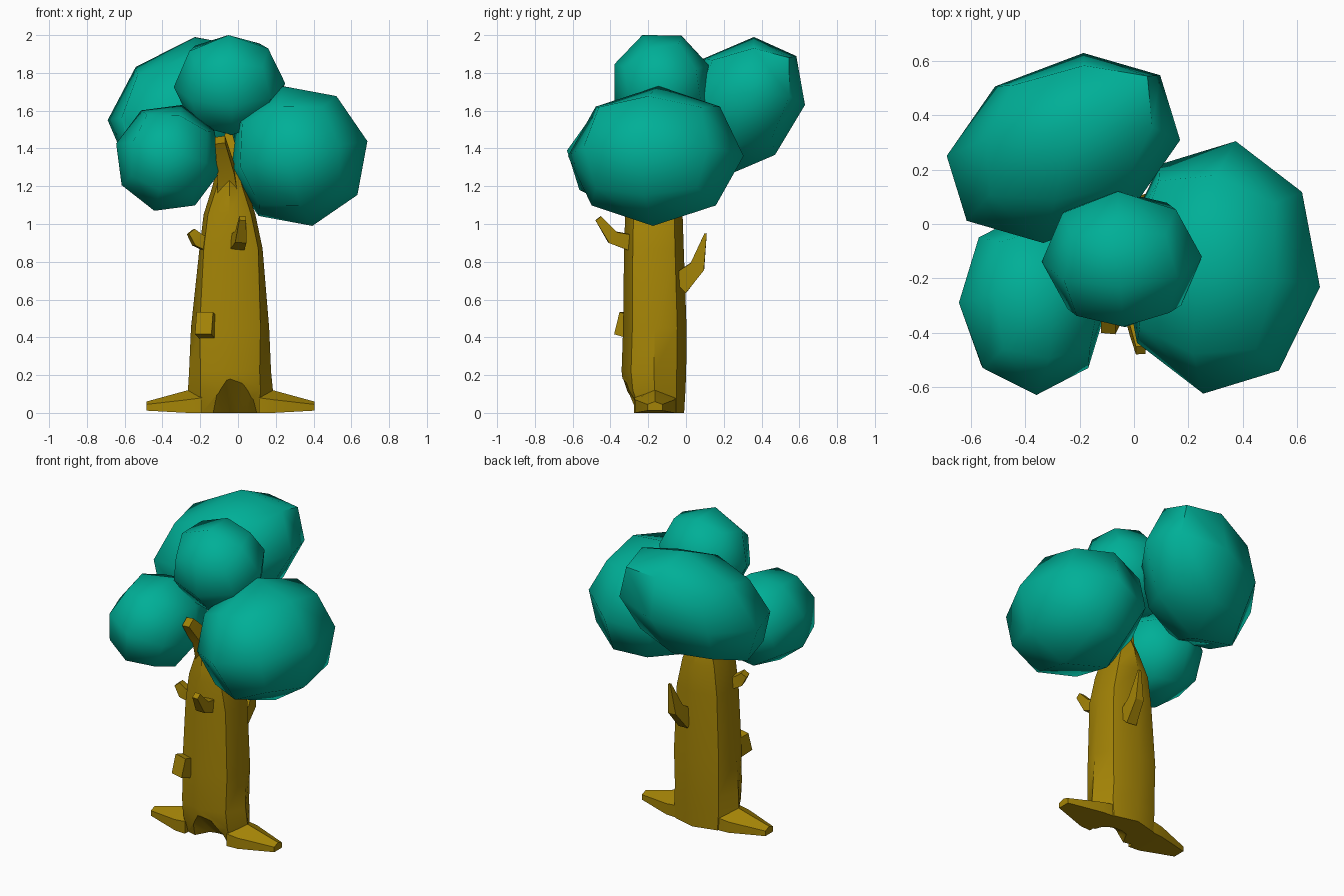
import bpy, bmesh
from math import cos, sin, pi, radians
from mathutils import Vector, Euler

if "Cube" in bpy.data.objects:
    bpy.data.objects.remove(bpy.data.objects["Cube"])


def make_material(name, rgb):
    mat = bpy.data.materials.new(name)
    mat.use_nodes = True
    mat.diffuse_color = (*rgb, 1)
    mat.node_tree.nodes["Principled BSDF"].inputs["Base Color"].default_value = (*rgb, 1)
    return mat


BARK = make_material("ochre_bark", (0.37, 0.23, 0.002))
LEAF = make_material("teal_leaf", (0.0, 0.43, 0.31))


def finish(name, bm, mat, angle):
    bmesh.ops.recalc_face_normals(bm, faces=bm.faces)
    mesh = bpy.data.meshes.new(name)
    bm.to_mesh(mesh)
    bm.free()
    mesh.materials.append(mat)
    obj = bpy.data.objects.new(name, mesh)
    bpy.context.collection.objects.link(obj)
    smooth(obj, angle)
    return obj


def smooth(obj, angle):
    bpy.ops.object.select_all(action="DESELECT")
    obj.select_set(True)
    bpy.context.view_layer.objects.active = obj
    bpy.ops.object.shade_smooth_by_angle(angle=radians(angle))


def loft(name, rings, angle=40):
    """Skin a list of equal-length point rings and cap both ends."""
    bm = bmesh.new()
    loops = [[bm.verts.new(p) for p in ring] for ring in rings]
    n = len(loops[0])
    for low, high in zip(loops, loops[1:]):
        for i in range(n):
            j = (i + 1) % n
            bm.faces.new((low[i], low[j], high[j], high[i]))
    bm.faces.new(loops[0])
    bm.faces.new(loops[-1])
    return finish(name, bm, BARK, angle)


def branch(name, path, side):
    """Four-sided tapering limb; path holds (point, half width, half height)."""
    pts = [Vector(p) for p, _, _ in path]
    side = Vector(side)
    rings = []
    for i, (_, w, h) in enumerate(path):
        along = pts[min(i + 1, len(pts) - 1)] - pts[max(i - 1, 0)]
        across = (side - side.project(along)).normalized()
        up = along.normalized().cross(across)
        rings.append([pts[i] + across * w * a + up * h * b
                      for a, b in ((1, 1), (-1, 1), (-1, -1), (1, -1))])
    return loft(name, rings, angle=30)


# Trunk: octagon rings, as z, x centre, y centre, x radius, y radius, diagonal widening
TRUNK = [
    (0.0, -0.04, -0.145, 0.215, 0.135, 1.0),
    (0.12, -0.04, -0.166, 0.225, 0.163, 1.0),
    (0.22, -0.042, -0.17, 0.217, 0.171, 1.02),
    (0.45, -0.042, -0.165, 0.207, 0.168, 1.1),
    (0.87, -0.037, -0.17, 0.167, 0.158, 1.22),
    (1.05, -0.045, -0.17, 0.137, 0.152, 1.18),
    (1.20, -0.045, -0.18, 0.09, 0.13, 1.05),
    (1.32, -0.05, -0.19, 0.055, 0.08, 1.0),
]
trunk = loft("trunk", [[(cx + rx * cos(k * pi / 4) * (wide if k % 2 else 1),
                         cy + ry * sin(k * pi / 4), z) for k in range(8)]
                       for z, cx, cy, rx, ry, wide in TRUNK])

# Hollow at the foot of the trunk, cut by an arch that sinks inward
ARCH = [(-0.13, -0.1), (-0.12, 0.0), (-0.075, 0.13), (-0.03, 0.185),
        (0.03, 0.185), (0.075, 0.13), (0.12, 0.0), (0.13, -0.1)]
cutter = loft("hollow_cutter", [[(x * wide - 0.02, y, z * tall - drop) for x, z in ARCH]
                                for y, wide, tall, drop in ((-0.36, 1.4, 1.1, 0),
                                                            (-0.15, 0.8, 0.15, 0.035))])
cut = trunk.modifiers.new("hollow", "BOOLEAN")
cut.object = cutter
cut.solver = "EXACT"
bpy.ops.object.select_all(action="DESELECT")
trunk.select_set(True)
bpy.context.view_layer.objects.active = trunk
bpy.ops.object.modifier_apply(modifier=cut.name)
bpy.data.objects.remove(cutter)
smooth(trunk, 44)


# Roots: ridged wedges spreading to each side
def root_ring(x, half, low, shoulder, ridge):
    y = -0.165
    return [(x, y - half, low), (x, y + half, low), (x, y + half, shoulder),
            (x, y, ridge), (x, y - half, shoulder)]


for name, sign in (("right_root", -1), ("left_root", 1)):
    loft(name, [root_ring(-0.04 + sign * 0.15, 0.11, 0.0, 0.08, 0.13),
                root_ring(-0.04 + sign * 0.225, 0.105, 0.0, 0.07, 0.12),
                root_ring(-0.04 + sign * 0.445, 0.04, 0.012, 0.045, 0.06)], angle=25)

# Forked top of the trunk
branch("front_fork", [((-0.05, -0.19, 1.12), 0.06, 0.08),
                      ((-0.065, -0.26, 1.29), 0.045, 0.055),
                      ((-0.095, -0.38, 1.445), 0.027, 0.03)], (1, 0, 0))
branch("back_fork", [((-0.04, -0.17, 1.18), 0.06, 0.07),
                     ((-0.035, -0.14, 1.33), 0.04, 0.045),
                     ((-0.05, -0.12, 1.48), 0.02, 0.02)], (1, 0, 0))

# Side branches and broken stub
branch("front_branch", [((-0.01, -0.27, 0.895), 0.04, 0.045),
                        ((0.015, -0.39, 0.93), 0.03, 0.035),
                        ((0.025, -0.465, 1.03), 0.018, 0.018)], (1, 0, 0))
branch("back_branch", [((0.02, -0.04, 0.68), 0.035, 0.06),
                       ((0.035, 0.06, 0.775), 0.028, 0.04),
                       ((0.045, 0.104, 0.95), 0.008, 0.006)], (1, 0, 0))
branch("right_branch", [((-0.14, -0.22, 0.88), 0.035, 0.035),
                        ((-0.215, -0.25, 0.915), 0.03, 0.035),
                        ((-0.25, -0.255, 0.96), 0.025, 0.02)], (0.3, -1, 0))
branch("bark_stub", [((-0.145, -0.22, 0.44), 0.04, 0.065),
                     ((-0.18, -0.355, 0.475), 0.045, 0.06)], (1, -0.3, 0))


# Foliage: faceted cube-spheres, drawn out along a lean and fitted to a box
def foliage(name, centre, radii, tilt, lean=(0, 0, 0)):
    bm = bmesh.new()
    bmesh.ops.create_cube(bm, size=2)
    corners = set(bm.verts)
    bmesh.ops.subdivide_edges(bm, edges=bm.edges[:], cuts=1, use_grid_fill=True)
    turn = Euler([radians(a) for a in tilt]).to_matrix()
    lean = Vector(lean)
    for v in bm.verts:
        p = turn @ v.co.normalized() * (0.92 if v in corners else 1)
        v.co = p + lean * lean.dot(p)
    for axis in range(3):
        reach = max(abs(v.co[axis]) for v in bm.verts)
        for v in bm.verts:
            v.co[axis] = centre[axis] + v.co[axis] / reach * radii[axis]
    finish(name, bm, LEAF, 60)


foliage("left_foliage", (0.315, -0.16, 1.36), (0.37, 0.465, 0.37), (0, -12, -9))
foliage("back_foliage", (-0.26, 0.28, 1.62), (0.43, 0.35, 0.37), (-6, -4, -3),
        lean=(0.38, 0.38, 0.38))
foliage("right_foliage", (-0.37, -0.29, 1.35), (0.275, 0.34, 0.28), (-8, 15, 0))
foliage("top_foliage", (-0.045, -0.13, 1.735), (0.295, 0.25, 0.265), (22, -2, 2))
